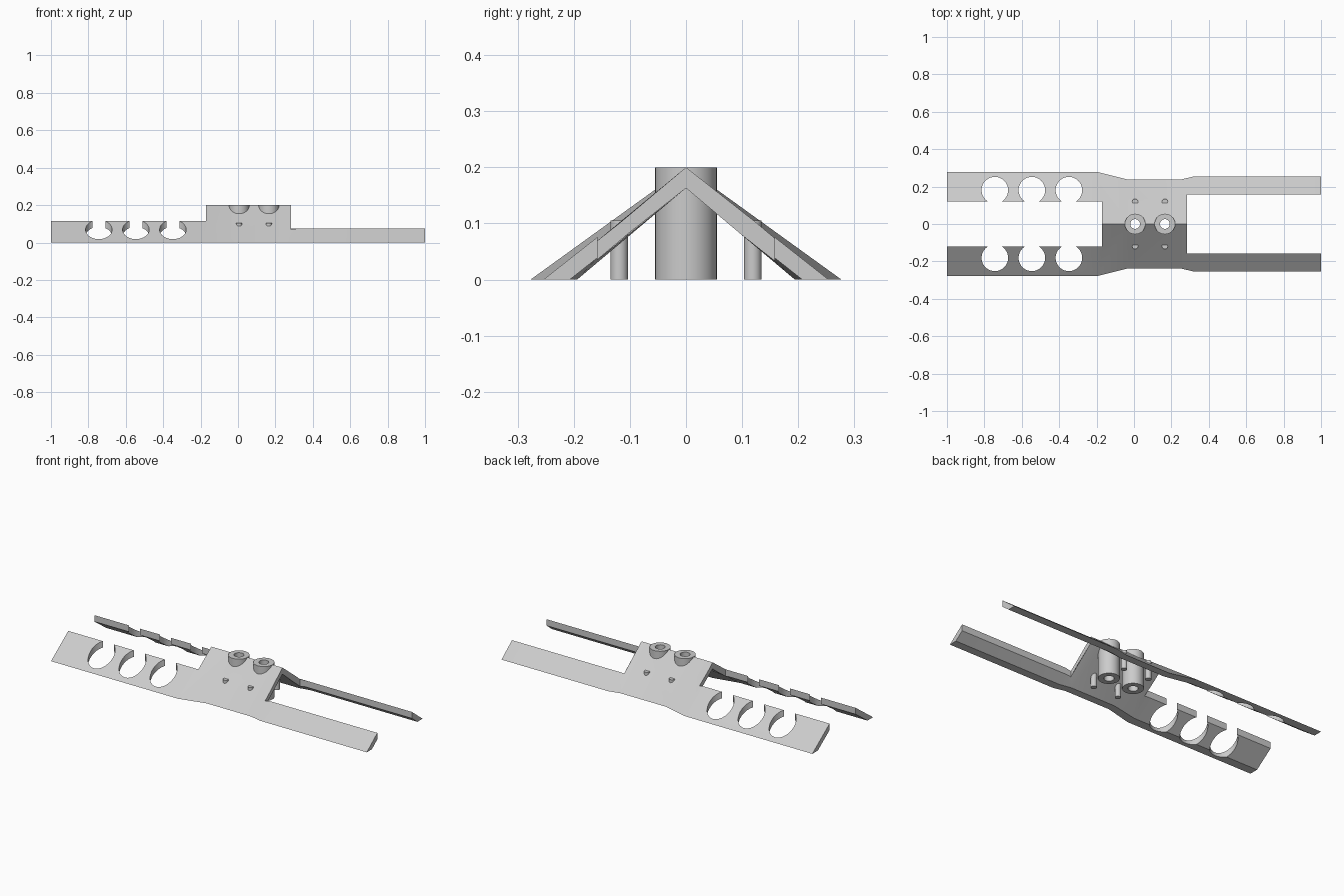
import bpy, bmesh, math

if "Cube" in bpy.data.objects:
    bpy.data.objects.remove(bpy.data.objects["Cube"], do_unlink=True)

grey = bpy.data.materials.new("light_grey")
grey.use_nodes = True
grey.diffuse_color = (0.6, 0.6, 0.6, 1)
grey.node_tree.nodes["Principled BSDF"].inputs["Base Color"].default_value = (0.6, 0.6, 0.6, 1)

HEIGHT = 0.2
INNER = 0.163           # height of the underside ridge
POST_X = (0.006, 0.165)
POST_R, BORE_R = 0.055, 0.026


def finish(name, bm):
    bmesh.ops.recalc_face_normals(bm, faces=bm.faces)
    mesh = bpy.data.meshes.new(name)
    bm.to_mesh(mesh)
    bm.free()
    mesh.materials.append(grey)
    obj = bpy.data.objects.new(name, mesh)
    bpy.context.collection.objects.link(obj)
    return obj


def smooth(obj):
    bpy.ops.object.select_all(action="DESELECT")
    obj.select_set(True)
    bpy.context.view_layer.objects.active = obj
    bpy.ops.object.shade_smooth_by_angle(angle=math.radians(30))


def cylinder(name, x, y, r, z0, z1, sides=48):
    bm = bmesh.new()
    bmesh.ops.create_cone(bm, cap_ends=True, segments=sides, radius1=r, radius2=r, depth=z1 - z0)
    bmesh.ops.translate(bm, verts=bm.verts, vec=(x, y, (z0 + z1) / 2))
    return finish(name, bm)


def box(name, x0, x1, half_y):
    bm = bmesh.new()
    bmesh.ops.create_cube(bm, size=1)
    bmesh.ops.scale(bm, verts=bm.verts, vec=(x1 - x0, 2 * half_y, 1))
    bmesh.ops.translate(bm, verts=bm.verts, vec=((x0 + x1) / 2, 0, 0))
    return finish(name, bm)


def cut(obj, cutter):
    mod = obj.modifiers.new("cut", "BOOLEAN")
    mod.operation = "DIFFERENCE"
    mod.solver = "EXACT"
    mod.object = cutter
    bpy.context.view_layer.objects.active = obj
    bpy.ops.object.modifier_apply(modifier=mod.name)
    bpy.data.objects.remove(cutter, do_unlink=True)


# Folded ridge plate: gable section lofted along x with varying half width
bm = bmesh.new()
rings = []
for x, w in ((-1, 0.277), (-0.19, 0.277), (-0.035, 0.238), (0.25, 0.238), (0.32, 0.254), (1, 0.254)):
    wi = w * INNER / HEIGHT
    section = ((0, HEIGHT), (w, 0), (wi, 0), (0, INNER), (-wi, 0), (-w, 0))
    rings.append([bm.verts.new((x, y, z)) for y, z in section])
for a, b in zip(rings, rings[1:]):
    for i in range(6):
        j = (i + 1) % 6
        bm.faces.new((a[i], a[j], b[j], b[i]))
for ring in (rings[0], rings[-1]):
    bm.faces.new(ring[:4])
    bm.faces.new((ring[0], ring[3], ring[4], ring[5]))
plate = finish("ridge_plate", bm)

# Open the ridge at both ends to leave two pairs of arms
cut(plate, box("wide_end_cutter", -1.1, -0.17, 0.119))
cut(plate, box("narrow_end_cutter", 0.284, 1.1, 0.158))

# Round notches in the wide arms, and bores through the ridge
for side in (-1, 1):
    for x in (-0.744, -0.546, -0.348):
        cut(plate, cylinder("notch_cutter", x, side * 0.181, 0.071, -0.1, 0.3))
for x in POST_X:
    cut(plate, cylinder("bore_cutter", x, 0, 0.04, -0.1, 0.3))
smooth(plate)

# Hollow posts and small pegs
for n, x in enumerate(POST_X, 1):
    post = cylinder(f"post_{n}", x, 0, POST_R, 0, HEIGHT)
    cut(post, cylinder("bore_cutter", x, 0, BORE_R, -0.1, 0.3))
    smooth(post)
    for side, label in ((-1, "front"), (1, "back")):
        smooth(cylinder(f"{label}_peg_{n}", x, side * 0.119, 0.0155, 0, 0.105, 32))
